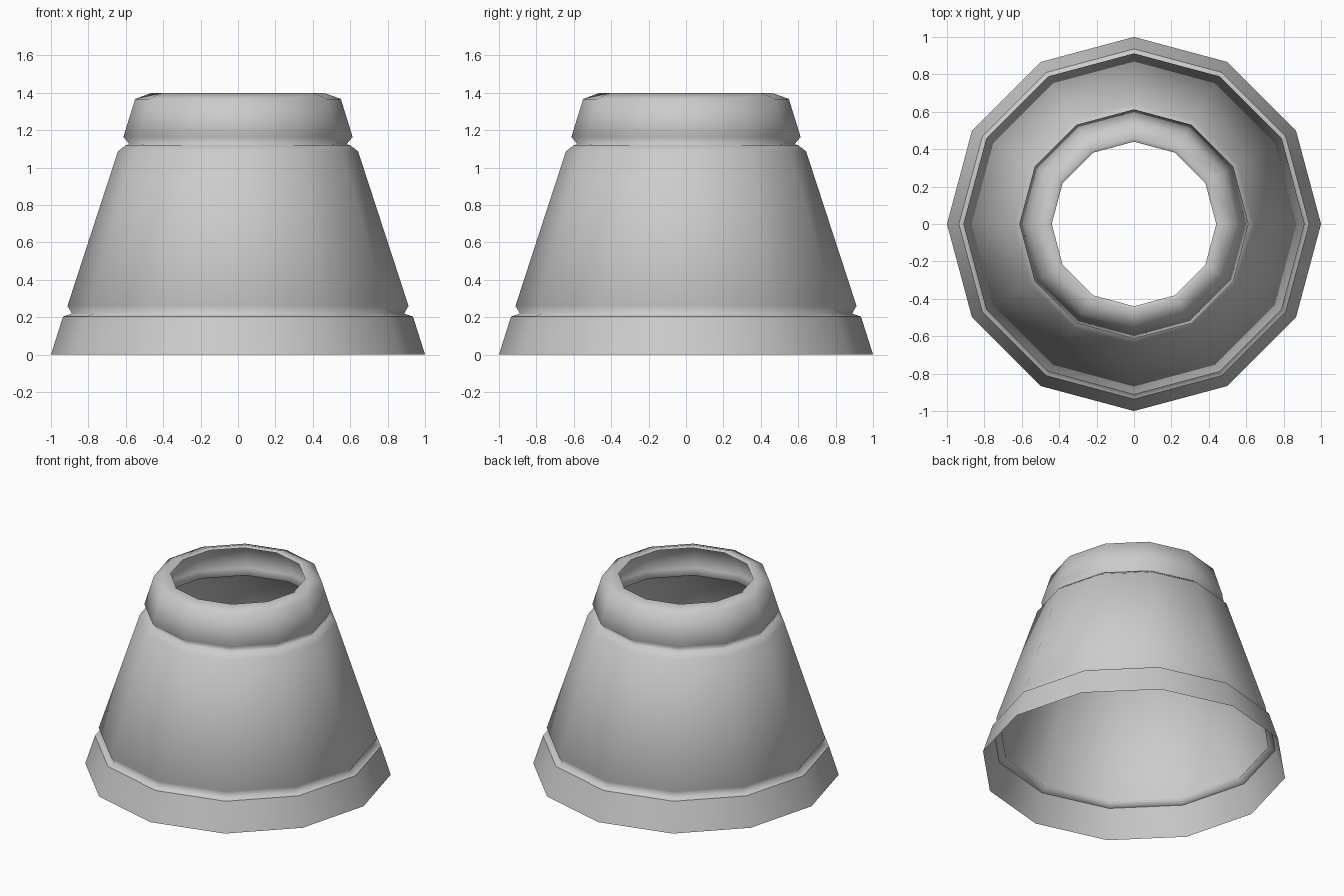
import bpy, bmesh, math

if "Cube" in bpy.data.objects:
    bpy.data.objects.remove(bpy.data.objects["Cube"])

SIDES = 12

# Profile of the shell (radius, height), from the base up to the lip
PROFILE = [
    (1.00, 0.00), (0.936, 0.203),      # base band
    (0.888, 0.22), (0.912, 0.26),      # lower groove
    (0.642, 1.087), (0.60, 1.12),      # main cone and its bevelled top
    (0.58, 1.125), (0.613, 1.163),     # upper groove
    (0.55, 1.367), (0.46, 1.40),       # collar
    (0.44, 1.388),                     # inner lip
]


def revolve(name, profile, sides):
    bm = bmesh.new()
    rings = []
    for r, z in profile:
        rings.append([bm.verts.new((r * math.cos(2 * math.pi * i / sides),
                                    r * math.sin(2 * math.pi * i / sides), z))
                      for i in range(sides)])
    for low, high in zip(rings, rings[1:]):
        for i in range(sides):
            j = (i + 1) % sides
            face = bm.faces.new((low[i], low[j], high[j], high[i]))
            face.smooth = True
    # Keep the top edge of the base band crisp
    for i in range(sides):
        bm.edges.get((rings[1][i], rings[1][(i + 1) % sides])).smooth = False
    mesh = bpy.data.meshes.new(name)
    bm.to_mesh(mesh)
    bm.free()
    obj = bpy.data.objects.new(name, mesh)
    bpy.context.collection.objects.link(obj)
    return obj


# Open single-walled tapered shell
revolve("tapered_shell", PROFILE, SIDES)
